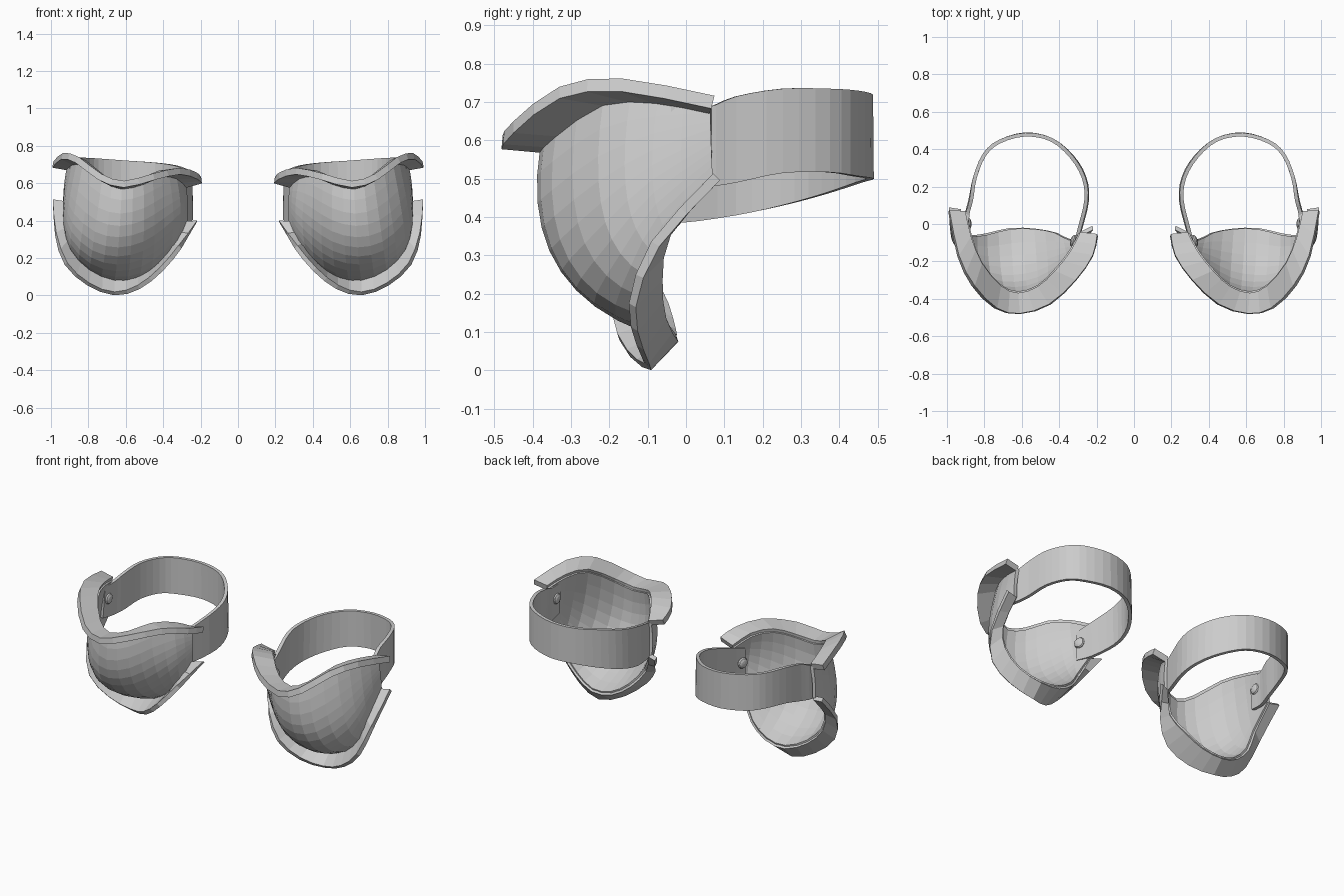
import bpy, bmesh, math
from mathutils import Vector, Matrix

if "Cube" in bpy.data.objects:
    bpy.data.objects.remove(bpy.data.objects["Cube"])


def smooth(pts, sub=2):
    """Catmull-Rom resample of a few control points."""
    p = [Vector(q) for q in pts]
    p = [2 * p[0] - p[1]] + p + [2 * p[-1] - p[-2]]
    out = []
    for i in range(1, len(p) - 2):
        a, b, c, d = p[i - 1:i + 3]
        for k in range(sub):
            t = k / sub
            out.append(0.5 * (2 * b + (c - a) * t + (2 * a - 5 * b + 4 * c - d) * t * t
                              + (3 * b - a - 3 * c + d) * t ** 3))
    return out + [p[-2]]


def finish(name, bm, thickness=0):
    bmesh.ops.recalc_face_normals(bm, faces=bm.faces)
    me = bpy.data.meshes.new(name)
    bm.to_mesh(me)
    bm.free()
    ob = bpy.data.objects.new(name, me)
    bpy.context.collection.objects.link(ob)
    if thickness:
        m = ob.modifiers.new("thickness", 'SOLIDIFY')
        m.thickness = thickness
        m.offset = 0
        m.use_even_offset = True
    ob.modifiers.new("other_side", 'MIRROR').use_mirror_merge = False
    return ob


def loft(name, rows, thickness):
    bm = bmesh.new()
    grid = [[bm.verts.new(p) for p in r] for r in rows]
    for a, b in zip(grid, grid[1:]):
        for i in range(len(a) - 1):
            bm.faces.new((a[i], a[i + 1], b[i + 1], b[i]))
    return finish(name, bm, thickness)


# Guide curves, each running from the inner end round the front to the outer end
cup_top = smooth([(.285, -.05, .59), (.34, -.15, .64), (.42, -.25, .65), (.51, -.335, .61),
                  (.62, -.37, .585), (.72, -.33, .625), (.82, -.21, .705), (.875, -.07, .71),
                  (.905, .065, .685)])
cup_mid = smooth([(.275, -.06, .49), (.29, -.18, .43), (.38, -.30, .32), (.50, -.40, .23),
                  (.64, -.435, .19), (.78, -.40, .20), (.90, -.27, .30), (.935, -.11, .46),
                  (.925, .065, .59)])
cup_low = smooth([(.28, -.05, .39), (.34, -.09, .27), (.42, -.05, .17), (.53, -.03, .10),
                  (.66, -.03, .085), (.79, -.06, .14), (.885, -.07, .24), (.92, -.05, .36),
                  (.925, .07, .495)])
brow_edge = smooth([(.195, -.06, .615), (.22, -.17, .64), (.31, -.30, .665), (.45, -.43, .635),
                    (.61, -.48, .595), (.74, -.45, .635), (.86, -.33, .725), (.94, -.17, .745),
                    (.99, .07, .70)])
chin_edge = smooth([(.22, -.02, .395), (.31, -.14, .26), (.41, -.19, .14), (.53, -.15, .045),
                    (.66, -.10, .01), (.80, -.12, .06), (.92, -.14, .17), (.975, -.08, .33),
                    (.99, .08, .505)])

# Bulging cup shell
rows = []
for k in range(11):
    t = k / 10
    rows.append([a * (1 - t) ** 2 + c * 2 * t * (1 - t) + b * t * t
                 for a, c, b in zip(cup_top, cup_mid, cup_low)])
loft("cup_shell", rows, .02)

# Flared rims along the upper and lower edges
loft("upper_rim", [cup_top, brow_edge], .035)
loft("lower_rim", [cup_low, chin_edge], .025)

# Strap round the back: lower edge and height per point
strap_low = smooth([(.315, -.12, .39), (.285, -.02, .385), (.25, .13, .405), (.265, .25, .43),
                    (.33, .36, .46), (.44, .45, .49), (.58, .48, .50), (.72, .44, .507),
                    (.80, .37, .517), (.85, .25, .515), (.875, .13, .49), (.895, .05, .48),
                    (.905, -.04, .49)], 3)
strap_top = smooth([(.315, -.12, .57), (.29, -.02, .60), (.255, .13, .645), (.27, .25, .67),
                    (.335, .36, .695), (.44, .45, .71), (.58, .478, .72), (.72, .44, .73),
                    (.80, .37, .735), (.85, .25, .735), (.87, .13, .715), (.89, .05, .685),
                    (.89, -.04, .69)], 3)
loft("strap", [strap_low, strap_top], .02)

# Domed rivets on the inside of both strap ends
bm = bmesh.new()
for centre, turn in (((.325, -.09, .49), .3), ((.885, .0, .60), 0)):
    m = (Matrix.Translation(centre) @ Matrix.Rotation(turn, 4, 'Z')
         @ Matrix.Rotation(math.pi / 2, 4, 'Y') @ Matrix.Diagonal((1, 1, .5, 1)))
    bmesh.ops.create_uvsphere(bm, u_segments=12, v_segments=6, radius=.033, matrix=m)
finish("rivets", bm)
